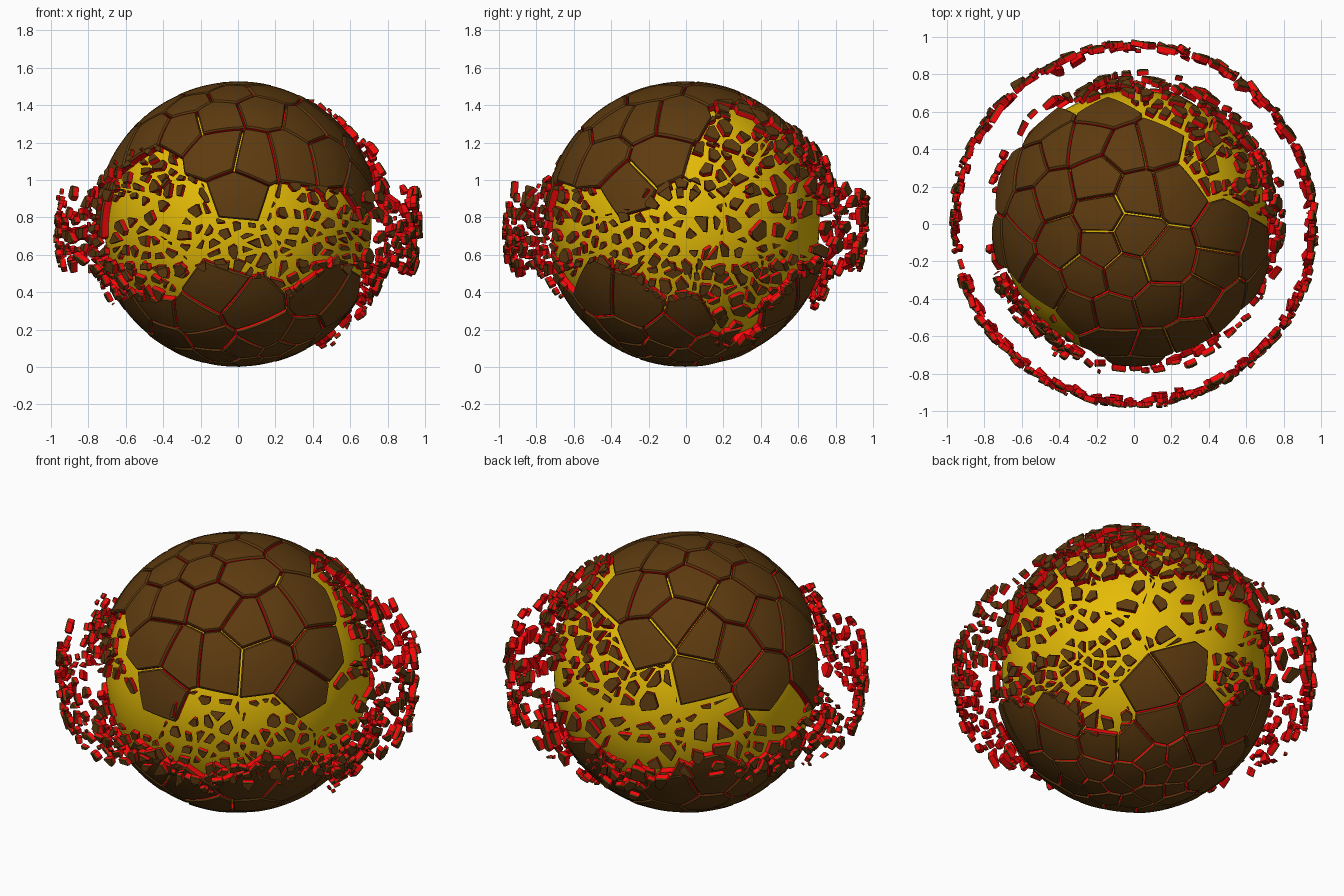
import bpy, random
from math import radians, degrees, atan2, asin, sqrt, ceil
from mathutils import Vector, Matrix

if "Cube" in bpy.data.objects:
    bpy.data.objects.remove(bpy.data.objects["Cube"])

random.seed(11)
CENTRE = Vector((0, 0, 0.765))
R_CORE, R_IN, R_OUT = 0.715, 0.717, 0.764


def material(name, colour):
    m = bpy.data.materials.new(name)
    m.diffuse_color = (*colour, 1)
    m.use_nodes = True
    m.node_tree.nodes["Principled BSDF"].inputs["Base Color"].default_value = m.diffuse_color
    return m


BROWN = material("crust_brown", (0.11, 0.043, 0.005))
RED = material("broken_edge_red", (0.95, 0.002, 0.003))
YELLOW = material("core_yellow", (0.78, 0.5, 0.002))


def angles(v):
    """Azimuth and latitude in degrees."""
    return degrees(atan2(v.y, v.x)) % 360, degrees(asin(max(-1, min(1, v.z))))


def random_dir():
    return Vector([random.gauss(0, 1) for _ in range(3)]).normalized()


def clip(poly, n, gap):
    """Keep the side of a convex polygon facing n, leaving a crack."""
    out = []
    for a, b in zip(poly, poly[1:] + poly[:1]):
        da, db = a.dot(n) - gap, b.dot(n) - gap
        if da >= 0:
            out.append(a)
        if da * db < 0:
            out.append(a.lerp(b, da / (da - db)))
    return out


def cell(poly, seed, others, gap):
    for o in others:
        if o is not seed and poly and (o - seed).length < 1.4:
            poly = clip(poly, (seed - o).normalized(), gap)
    return poly


def tangent_square(s):
    t = s.orthogonal().normalized()
    u = s.cross(t)
    return [s + 0.8 * (i * t + j * u) for i, j in ((-1, -1), (1, -1), (1, 1), (-1, 1))]


class Shell:
    """Collects crust pieces: curved brown top, red sides and underside."""
    def __init__(self, name):
        self.name, self.v, self.f, self.m = name, [], [], []

    def add(self, poly, step, rings, lift=0.0, tilt=0.0, r_in=R_IN, r_out=R_OUT):
        mid = sum(poly, Vector()) / len(poly)
        edge = []
        for a, b in zip(poly, poly[1:] + poly[:1]):
            k = max(1, ceil((b - a).length / step))
            edge += [a.lerp(b, i / k) for i in range(k)]
        n = len(edge)
        pts = [mid.normalized() * r_out]
        for t in rings:
            sink = 0.009 if t == 1 else 0
            pts += [mid.lerp(e, t).normalized() * (r_out - sink) for e in edge]
        pts += [mid.lerp(e, 0.985).normalized() * r_in for e in edge]
        pts.append(mid.normalized() * r_in)
        c = mid.normalized() * (r_in + r_out) / 2
        rot = Matrix.Rotation(random.uniform(-tilt, tilt), 3, random_dir())
        base = len(self.v)
        self.v += [CENTRE + c + rot @ (p - c) + mid.normalized() * lift for p in pts]
        last = len(pts) - 1
        for i in range(n):
            j = (i + 1) % n
            self.face(base, (0, 1 + i, 1 + j), 0)
            for k in range(len(rings)):
                p, q = 1 + k * n, 1 + (k + 1) * n
                self.face(base, (p + i, q + i, q + j, p + j), int(k == len(rings) - 1))
            s = 1 + len(rings) * n
            self.face(base, (last, s + j, s + i), 1)

    def face(self, base, ids, mat):
        self.f.append([base + i for i in ids])
        self.m.append(mat)

    def build(self):
        me = bpy.data.meshes.new(self.name)
        me.from_pydata(self.v, [], self.f)
        me.materials.append(BROWN)
        me.materials.append(RED)
        me.polygons.foreach_set("material_index", self.m)
        ob = bpy.data.objects.new(self.name, me)
        bpy.context.collection.objects.link(ob)
        bpy.context.view_layer.objects.active = ob
        ob.select_set(True)
        bpy.ops.object.shade_smooth_by_angle(angle=radians(30))
        ob.select_set(False)


# Glowing inner sphere
bpy.ops.mesh.primitive_uv_sphere_add(segments=96, ring_count=48, radius=R_CORE, location=CENTRE)
core = bpy.context.object
core.name = "inner_core"
core.data.materials.append(YELLOW)
bpy.ops.object.shade_smooth()
core.select_set(False)

# Centres of the big upper plates, seen from above
TOP = [(-.26, .45), (-.03, .4), (-.2, .24), (.03, .16), (.22, .19), (-.45, .15), (-.58, .06),
       (-.4, -.1), (-.18, .05), (-.18, -.13), (0, -.06), (.17, -.2), (.5, -.06), (.46, -.24),
       (-.05, -.27), (-.26, -.29), (-.48, -.33), (-.3, -.47), (-.12, -.48), (.14, -.43),
       (.36, -.4), (.5, -.45), (.28, -.6), (-.1, -.64), (.1, -.66), (.66, -.15), (-.64, -.12),
       (-.55, .32), (-.42, .42), (.12, .42)]
seeds = [Vector((x, y, sqrt(.763 ** 2 - x * x - y * y))).normalized() for x, y in TOP]
# The rest of the crust is spread at random, finer near the bottom
for _ in range(4000):
    d = random_dir()
    lat = angles(d)[1]
    space = 0.31 if lat > -35 else 0.22 if lat > -62 else 0.15
    space *= random.uniform(0.9, 1.25)
    if all((d - s).length > space for s in seeds):
        seeds.append(d)


def shattered(az, lat):
    """The belt, plus the broken-out back right quarter."""
    hi = 50 if 3 < az < 85 else 34 if 85 <= az < 125 else 22 if 195 < az < 250 else 9
    lo = -50 if 12 < az < 50 else -25
    return lo < lat < hi


plates, belt, inner = Shell("crust_plates"), Shell("outer_ring_shards"), Shell("inner_shards")
for index, s in enumerate(seeds):
    poly = cell(tangent_square(s), s, seeds, 0.0055)
    if len(poly) < 3:
        continue
    az, lat = angles(s)
    if index < len(TOP) or not shattered(az, lat):
        h = random.uniform(-0.005, 0.001)
        plates.add(poly, 0.06, (0.3, 0.6, 0.94, 1), r_out=R_OUT + h)
        continue
    # Break the cell into irregular shards and throw them outward
    gap = 0.135 if (0 < az < 140 and lat > -15) or lat < -26 else 0.088
    local = []
    for _ in range(250):
        d = (s + 0.34 * random.random() ** 0.5 * random_dir()).normalized()
        if all((d - o).length > gap * random.uniform(0.3, 1.4) for o in local):
            local.append(d)
    for d in local:
        bit = cell(poly, d, local, 0.003)
        if len(bit) < 3:
            continue
        c = sum(bit, Vector()) / len(bit)
        k = random.uniform(0.6, 0.92)
        bit = [c.lerp(p, k) for p in bit]
        size = max((p - c).length for p in bit)
        if size < 0.017 or random.random() < 0.12:
            continue
        thin = R_OUT - min(0.038, 0.01 + 0.4 * size)
        b_lat = angles(c.normalized())[1]
        if -15 < b_lat < 11:
            belt.add(bit, 0.2, (0.9, 1), random.uniform(0.205, 0.23), 0.4, thin)
        else:
            lift = random.uniform(0.035, 0.085) if b_lat < 30 else random.uniform(0.03, 0.055)
            inner.add(bit, 0.2, (0.9, 1), lift, 0.35, thin)
for part in (plates, belt, inner):
    part.build()
